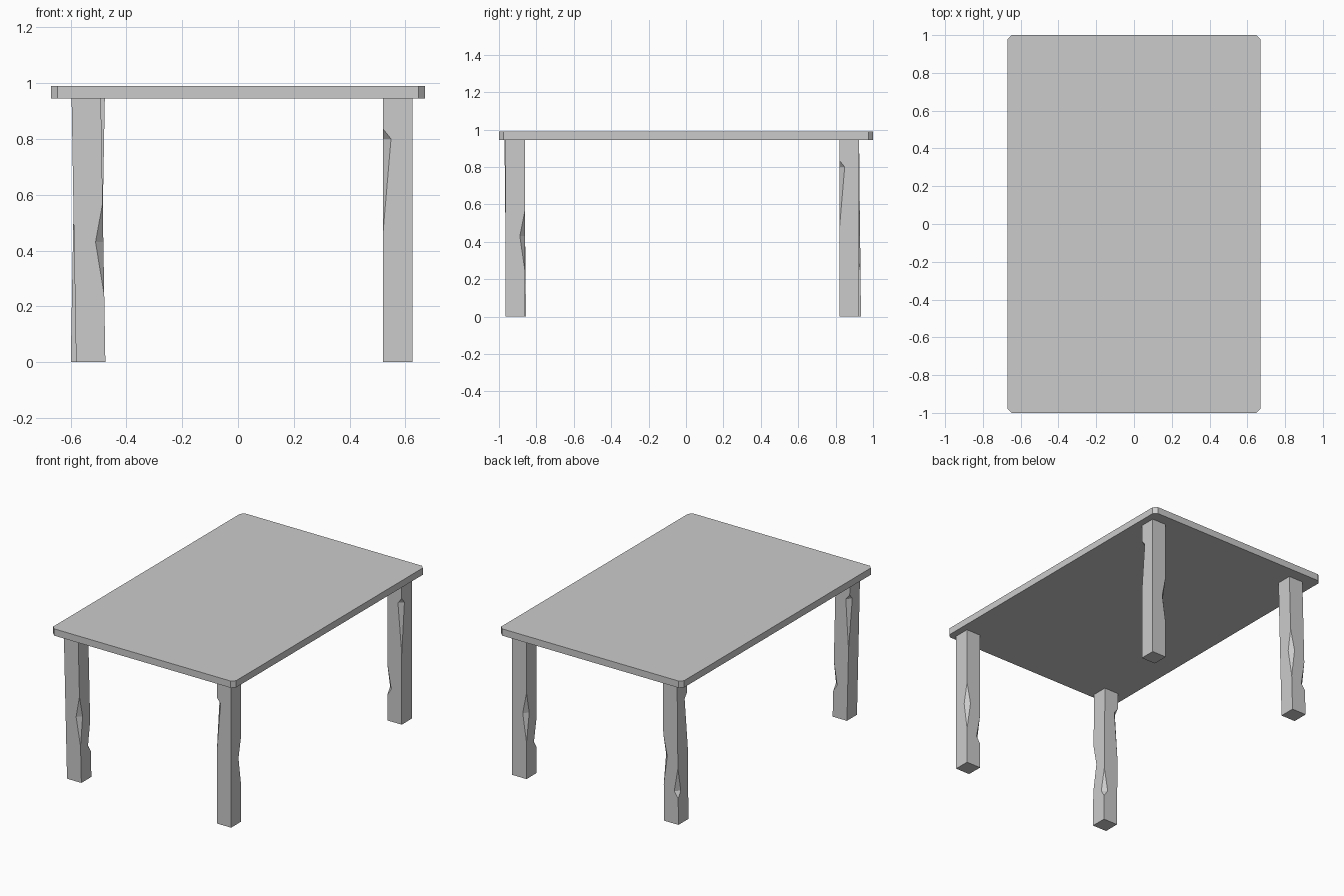
import bpy
import bmesh
from mathutils import Vector

cube = bpy.data.objects.get("Cube")
if cube:
    bpy.data.objects.remove(cube, do_unlink=True)

# One plain grey material
grey = bpy.data.materials.new("plain_grey")
grey.use_nodes = True
colour = (0.6, 0.6, 0.6, 1)
grey.diffuse_color = colour
grey.node_tree.nodes["Principled BSDF"].inputs["Base Color"].default_value = colour

UNDERSIDE, TOP = 0.945, 0.99
HALF_LEG = 0.0525
CHIP_DEPTH = 0.028
# Square corners, counter-clockwise
CORNERS = [Vector(c) for c in ((1, -1), (1, 1), (-1, 1), (-1, -1))]
# Chips (low, deepest, high) on the three corners after the clean one
CHIPS = [None, (0.24, 0.43, 0.57), (0.17, 0.215, 0.37), (0.47, 0.80, 0.835)]


def finish(name, bm):
    bmesh.ops.recalc_face_normals(bm, faces=bm.faces)
    mesh = bpy.data.meshes.new(name)
    bm.to_mesh(mesh)
    bm.free()
    mesh.materials.append(grey)
    obj = bpy.data.objects.new(name, mesh)
    bpy.context.collection.objects.link(obj)


def make_leg(name, bottom, top, clean_corner):
    """Square post from bottom to top centre, with notches on three edges."""
    bm = bmesh.new()
    bottom, top = Vector(bottom), Vector(top)

    def vert(offset, z):
        p = bottom.lerp(top, z / UNDERSIDE) + offset
        return bm.verts.new((p.x, p.y, z))

    square = [CORNERS[(clean_corner + i) % 4] * HALF_LEG for i in range(4)]
    before, after = [], []      # edge chains seen from each neighbouring side
    for i, corner in enumerate(square):
        low, high = vert(corner, 0), vert(corner, UNDERSIDE)
        if CHIPS[i] is None:
            before.append([low, high])
            after.append([low, high])
            continue
        z_low, z_deep, z_high = CHIPS[i]
        start, end = vert(corner, z_low), vert(corner, z_high)
        notch = [vert(corner + (square[j] - corner).normalized() * CHIP_DEPTH, z_deep)
                 for j in (i - 1, (i + 1) % 4)]
        before.append([low, start, notch[0], end, high])
        after.append([low, start, notch[1], end, high])
        bm.faces.new((start, notch[1], notch[0]))
        bm.faces.new((end, notch[0], notch[1]))
    # Four sides, then the two ends
    for i in range(4):
        bm.faces.new(before[(i + 1) % 4] + after[i][::-1])
    bm.faces.new([chain[0] for chain in before])
    bm.faces.new([chain[-1] for chain in before])
    finish(name, bm)


# Tabletop: slab with cut corners
bm = bmesh.new()
bmesh.ops.create_cube(bm, size=1)
for v in bm.verts:
    v.co = (v.co.x * 1.34, v.co.y * 2, TOP if v.co.z > 0 else UNDERSIDE)
upright = [e for e in bm.edges if abs(e.verts[0].co.z - e.verts[1].co.z) > 0.01]
bmesh.ops.bevel(bm, geom=upright, offset=0.023, segments=1, affect='EDGES')
finish("tabletop", bm)

# Legs: the two on the right lean very slightly
make_leg("front_left_leg", (0.573, -0.913), (0.573, -0.913), 0)
make_leg("back_left_leg", (0.573, 0.873), (0.573, 0.873), 1)
make_leg("back_right_leg", (-0.547, 0.883), (-0.53, 0.873), 0)
make_leg("front_right_leg", (-0.528, -0.908), (-0.544, -0.918), 3)
